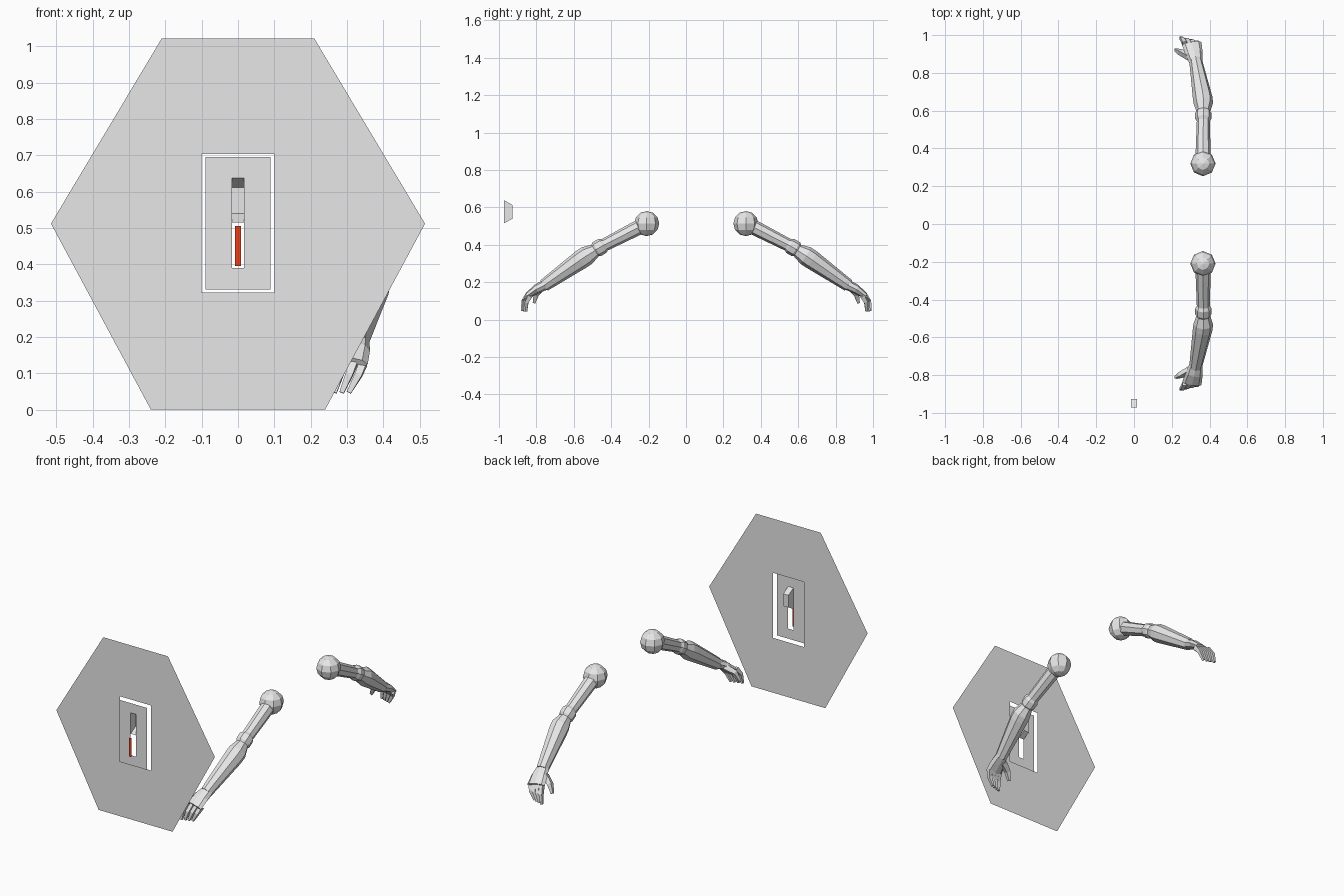
import bpy, bmesh
from mathutils import Vector

cube = bpy.data.objects.get("Cube")
if cube:
    bpy.data.objects.remove(cube)


def material(name, rgb):
    m = bpy.data.materials.new(name)
    m.use_nodes = True
    m.diffuse_color = (*rgb, 1)
    m.node_tree.nodes["Principled BSDF"].inputs["Base Color"].default_value = (*rgb, 1)
    return m


GREY = material("light_grey", (0.8, 0.8, 0.8))
RED = material("signal_red", (0.8, 0.05, 0.01))
MIRROR_Y = 0.055          # the two arms mirror across this y


def finish(name, bm, mat=GREY):
    mesh = bpy.data.meshes.new(name)
    bm.to_mesh(mesh)
    bm.free()
    mesh.materials.append(mat)
    ob = bpy.data.objects.new(name, mesh)
    bpy.context.collection.objects.link(ob)
    return ob


def rect(w, low, high):
    return [(-w, low), (w, low), (w, high), (-w, high)]


def plate(name, y, loops, mat=GREY):
    """Flat sheet facing the front; any loop after the first is a hole."""
    bm = bmesh.new()
    edges = []
    for loop in loops:
        vs = [bm.verts.new((x, y, z)) for x, z in loop]
        edges += [bm.edges.new((vs[i - 1], vs[i])) for i in range(len(vs))]
    bmesh.ops.triangle_fill(bm, edges=edges, use_beauty=True, normal=(0, -1, 0))
    for f in bm.faces:
        f.normal_update()
        if f.normal.y > 0:
            f.normal_flip()
    return finish(name, bm, mat)


def add_loft(bm, path, radii, sides=8):
    """Skin rings along a path; each radius is (sideways, through)."""
    pts = [Vector(p) for p in path]
    rings = []
    for i, p in enumerate(pts):
        along = (pts[min(i + 1, len(pts) - 1)] - pts[max(i - 1, 0)]).normalized()
        side = (Vector((1, 0, 0)) - along * along.x).normalized()
        up = side.cross(along)
        ring = bmesh.ops.create_circle(bm, segments=sides, radius=1)["verts"]
        turn = 0.7071 if sides == 4 else 1
        for v in ring:
            a, b = v.co.x, v.co.y
            if sides == 4:           # square section with level sides
                a, b = (a - b) * turn, (a + b) * turn
            v.co = p + side * a * radii[i][0] + up * b * radii[i][1]
        rings.append(ring)
    for lower, upper in zip(rings, rings[1:]):
        for k in range(sides):
            bm.faces.new((lower[k - 1], lower[k], upper[k], upper[k - 1]))
    bm.faces.new(rings[0])
    bm.faces.new(rings[-1])


def finish_limb(name, bm, mirrored):
    if mirrored:
        for v in bm.verts:
            v.co.y = 2 * MIRROR_Y - v.co.y
    bmesh.ops.recalc_face_normals(bm, faces=bm.faces)
    finish(name, bm)


def limb(name, mirrored, path, radii, sides=8):
    bm = bmesh.new()
    add_loft(bm, path, [r if isinstance(r, tuple) else (r, r) for r in radii], sides)
    finish_limb(name, bm, mirrored)


def arm(prefix, mirrored):
    # shoulder ball
    bm = bmesh.new()
    bmesh.ops.create_uvsphere(bm, u_segments=8, v_segments=6, radius=0.067)
    bmesh.ops.translate(bm, verts=bm.verts, vec=(0.365, 0.32, 0.513))
    finish_limb(prefix + "_shoulder", bm, mirrored)
    # upper arm, elbow and forearm
    limb(prefix + "_upper_arm", mirrored,
         [(0.365, 0.34, 0.505), (0.366, 0.40, 0.474), (0.367, 0.56, 0.392)],
         [0.04, 0.039, 0.034])
    limb(prefix + "_elbow", mirrored,
         [(0.367, 0.54, 0.403), (0.367, 0.557, 0.394), (0.367, 0.588, 0.376), (0.367, 0.605, 0.366)],
         [0.032, 0.043, 0.043, 0.03])
    limb(prefix + "_forearm", mirrored,
         [(0.367, 0.595, 0.37), (0.367, 0.64, 0.342), (0.363, 0.67, 0.322), (0.326, 0.868, 0.183)],
         [0.036, 0.052, 0.052, 0.034])
    # palm
    limb(prefix + "_palm", mirrored,
         [(0.327, 0.86, 0.187), (0.318, 0.905, 0.165), (0.306, 0.955, 0.13)],
         [(0.036, 0.028), (0.046, 0.026), (0.052, 0.017)])
    # four curled fingers
    bm = bmesh.new()
    joints = [((0.268, 0.955, 0.137), (0.345, 0.942, 0.127)),
              ((0.255, 0.98, 0.098), (0.331, 0.962, 0.094)),
              ((0.246, 0.986, 0.046), (0.305, 0.965, 0.047))]
    for i in range(4):
        path = [Vector(a).lerp(Vector(b), i / 3) for a, b in joints]
        add_loft(bm, path, [(0.015, 0.017), (0.014, 0.014), (0.009, 0.009)], 4)
    finish_limb(prefix + "_fingers", bm, mirrored)
    # thumb
    limb(prefix + "_thumb", mirrored,
         [(0.295, 0.885, 0.165), (0.245, 0.91, 0.135), (0.222, 0.922, 0.09)],
         [0.022, 0.018, 0.01], 4)


# Hexagonal wall with a rectangular opening
wall = [(-0.515, 0.512), (-0.24, 0), (0.24, 0), (0.515, 0.512), (0.21, 1.022), (-0.21, 1.022)]
plate("hexagon_wall", -0.95, [wall, rect(0.1, 0.322, 0.704)])

# Panel with a slot, and a red strip in front of the slot
plate("slot_panel", -0.972, [rect(0.09, 0.331, 0.695), rect(0.017, 0.39, 0.638)])
plate("red_strip", -1.0, [rect(0.008, 0.395, 0.506)], RED)

# Open tapered pocket behind the upper part of the slot
bm = bmesh.new()
front = [bm.verts.new((x, -0.972, z)) for x, z in rect(0.017, 0.515, 0.638)]
back = [bm.verts.new((x, -0.927, z)) for x, z in rect(0.017, 0.54, 0.612)]
bm.faces.new(back)
for i in range(4):
    bm.faces.new((front[i - 1], front[i], back[i], back[i - 1]))
bmesh.ops.recalc_face_normals(bm, faces=bm.faces)
finish("slot_pocket", bm)

# Two loose arms facing away from each other
arm("back_arm", False)
arm("front_arm", True)
